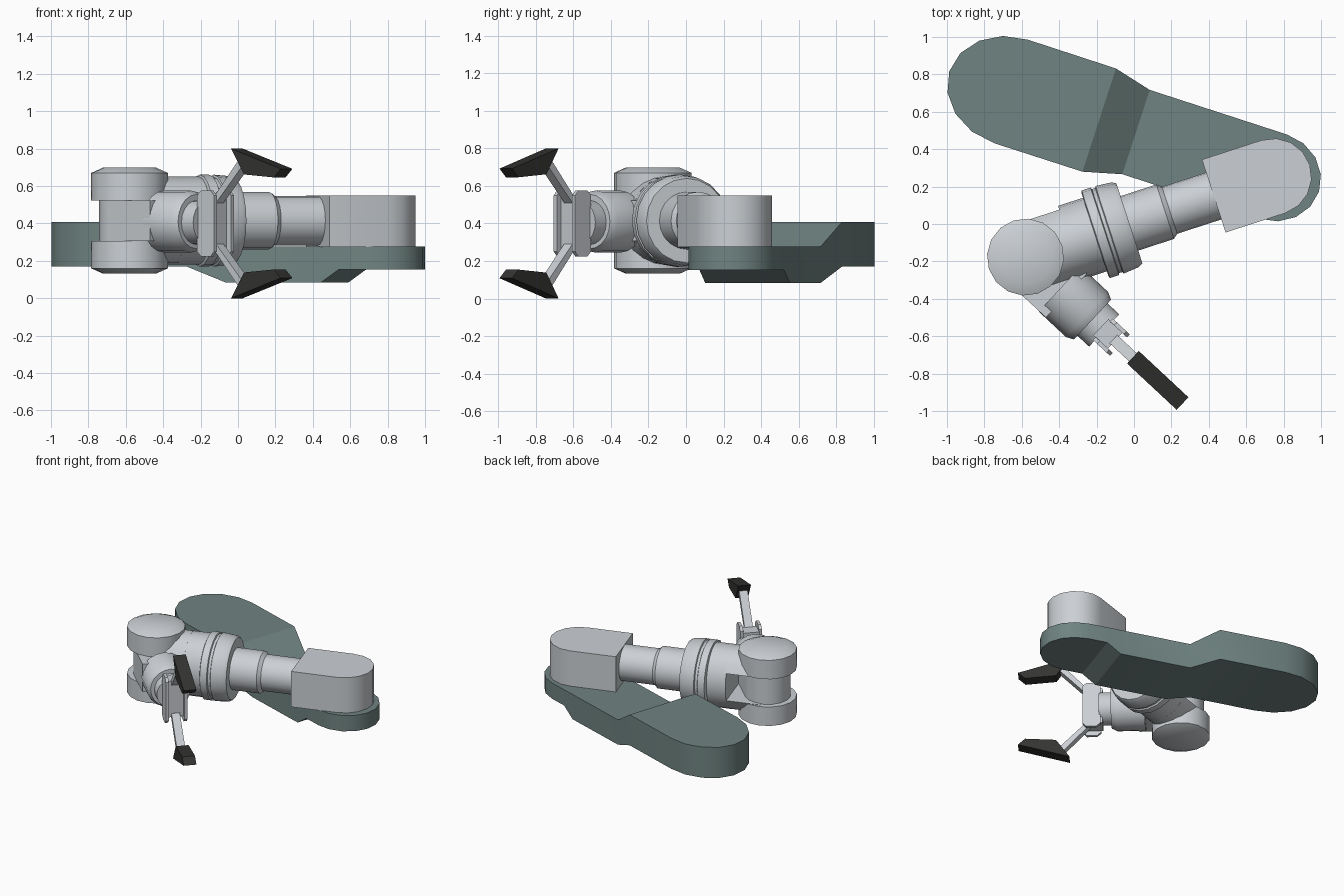
import bpy, bmesh, math
from math import cos, sin, pi, radians

if "Cube" in bpy.data.objects:
    bpy.data.objects.remove(bpy.data.objects["Cube"])


def material(name, rgb):
    m = bpy.data.materials.new(name)
    m.diffuse_color = (*rgb, 1)
    m.use_nodes = True
    m.node_tree.nodes["Principled BSDF"].inputs["Base Color"].default_value = m.diffuse_color
    return m


GREEN = material("grey green", (0.16, 0.23, 0.22))
GREY = material("light grey", (0.60, 0.63, 0.66))
DARK = material("dark rubber", (0.035, 0.035, 0.033))

# Local frames: (origin x, origin y, heading); points are (along, across, z)
JOINT, ELBOW = (0.745, 0.253), (-0.58, -0.177)
BASE = (*JOINT, radians(-18))
ARM = (*ELBOW, radians(18))
HAND = (*ELBOW, radians(-43))
ZC = 0.415     # arm axis height
ZH = 0.40      # hand axis height


def loft(name, rings, frame, mat):
    """Skin a list of equal-length point rings and cap both ends."""
    ox, oy, a = frame
    bm = bmesh.new()
    rows = [[bm.verts.new((ox + t * cos(a) - n * sin(a),
                           oy + t * sin(a) + n * cos(a), z)) for t, n, z in ring]
            for ring in rings]
    k = len(rows[0])
    for p, q in zip(rows, rows[1:]):
        for i in range(k):
            bm.faces.new((p[i], p[(i + 1) % k], q[(i + 1) % k], q[i]))
    bm.faces.new(rows[0][::-1])
    bm.faces.new(rows[-1])
    bmesh.ops.remove_doubles(bm, verts=bm.verts, dist=1e-5)
    bmesh.ops.recalc_face_normals(bm, faces=bm.faces)
    me = bpy.data.meshes.new(name)
    bm.to_mesh(me)
    bm.free()
    me.materials.append(mat)
    for f in me.polygons:
        f.use_smooth = True
    me.set_sharp_from_angle(angle=radians(32))
    ob = bpy.data.objects.new(name, me)
    bpy.context.collection.objects.link(ob)
    return ob


def turned(name, profile, frame, zc, mat=GREY, wide=1.0, sides=20):
    """Round part along the frame axis; profile is (along, radius)."""
    loft(name, [[(t, wide * r * cos(2 * pi * i / sides), zc + r * sin(2 * pi * i / sides))
                 for i in range(sides)] for t, r in profile], frame, mat)


def upright(name, profile, frame, sides=16):
    """Round vertical part; profile is (z, radius)."""
    loft(name, [[(r * cos(2 * pi * i / sides), r * sin(2 * pi * i / sides), z)
                 for i in range(sides)] for z, r in profile], frame, GREY)


def side_prism(name, profile, n0, n1, frame, mat):
    """Side outline (along, z) given thickness across."""
    loft(name, [[(t, n, z) for t, z in profile] for n in (n0, n1)], frame, mat)


def flat_prism(name, outline, z0, z1, frame, mat):
    """Plan outline (along, across) given height."""
    loft(name, [[(t, n, z) for t, n in outline] for z in (z0, z1)], frame, mat)


# Lower arm: sections of (along, half width, bottom, top) with rounded ends
sections = []
for i in range(5):
    a = i * pi / 8
    sections.append((-1.474 - 0.348 * cos(a), 0.291 * sin(a), 0.17, 0.408))
sections += [(-0.979, 0.29, 0.17, 0.408), (-0.772, 0.237, 0.083, 0.276),
             (-0.242, 0.237, 0.083, 0.276), (-0.141, 0.237, 0.153, 0.276)]
for i in range(5):
    a = i * pi / 8
    sections.append((0.257 * sin(a), 0.237 * cos(a) if i < 4 else 0, 0.153, 0.276))
loft("lower_arm", [[(s, -w, b), (s, w, b), (s, w, t), (s, -w, t)]
                   for s, w, b, t in sections], BASE, GREEN)

# Shoulder block: square at the back, rounded over the joint
block = [(-0.335, 0.205), (-0.335, -0.205)]
block += [(0.205 * cos(a), 0.205 * sin(a)) for a in (-pi / 2 + i * pi / 8 for i in range(9))]
flat_prism("shoulder_block", block, 0.274, 0.55, (*JOINT, radians(18)), GREY)

# Forearm tube, collar and sleeve
turned("forearm_tube", [(0.55, 0.153), (0.785, 0.153), (0.81, 0.132), (1.12, 0.132)], ARM, ZC)
turned("collar", [(0.39, 0.235), (0.395, 0.246), (0.445, 0.246), (0.45, 0.236), (0.468, 0.236),
                  (0.473, 0.246), (0.56, 0.238), (0.584, 0.225)], ARM, ZC)
turned("sleeve", [(0.25, 0.235), (0.40, 0.235)], ARM, ZC, wide=0.88)

# Fork lobes reaching from the sleeve to the elbow
for side, label in ((1, "upper"), (-1, "lower")):
    a0 = math.asin(0.105 / 0.235)
    arc = [a0 + (pi - 2 * a0) * i / 8 for i in range(9)]
    lobe = [(0.207 * cos(a), ZC + side * 0.235 * sin(a)) for a in arc]
    loft(label + "_fork", [[(t, n, z) for n, z in lobe] for t in (0.0, 0.26)], ARM, GREY)
    # Elbow cap with chamfered outer rim
    upright(label + "_elbow_cap", [(ZC + side * d, r) for d, r in
                                   ((0.108, 0.206), (0.255, 0.206), (0.283, 0.143))], ARM)

# Elbow core and the link to the wrist
upright("elbow_core", [(0.29, 0.162), (0.54, 0.162)], HAND)
flat_prism("wrist_link", [(0, -0.162), (0.30, -0.162), (0.30, 0.162), (0, 0.162)],
           0.306, 0.522, HAND, GREY)

# Wrist drum and neck
turned("wrist_drum", [(0.25, 0.165), (0.45, 0.165), (0.49, 0.145)], HAND, 0.41)
turned("wrist_neck", [(0.48, 0.118), (0.575, 0.118)], HAND, 0.405)

# Gripper palm with a plate on each side
flat_prism("palm", [(0.55, -0.06), (0.655, -0.06), (0.655, 0.06), (0.55, 0.06)],
           ZH - 0.14, ZH + 0.14, HAND, GREY)
plate = [(0.565, -0.15), (0.595, -0.176), (0.665, -0.176), (0.69, -0.15),
         (0.69, 0.15), (0.665, 0.176), (0.595, 0.176), (0.565, 0.15)]
for side, label in ((1, "left"), (-1, "right")):
    side_prism(label + "_palm_plate", [(t, ZH + z) for t, z in plate],
               side * 0.056, side * 0.078, HAND, GREY)

# Fingers: slim rod and rubber tip, mirrored above and below
rod = [(0.625, 0.12), (0.66, 0.11), (0.86, 0.315), (0.83, 0.345)]
tip = [(0.785, 0.40), (1.148, 0.292), (1.098, 0.246), (0.88, 0.262)]
for side, label in ((1, "upper"), (-1, "lower")):
    side_prism(label + "_finger_rod", [(t, ZH + side * z) for t, z in rod],
               -0.03, 0.03, HAND, GREY)
    side_prism(label + "_finger_tip", [(t, ZH + side * z) for t, z in tip],
               -0.046, 0.046, HAND, DARK)
